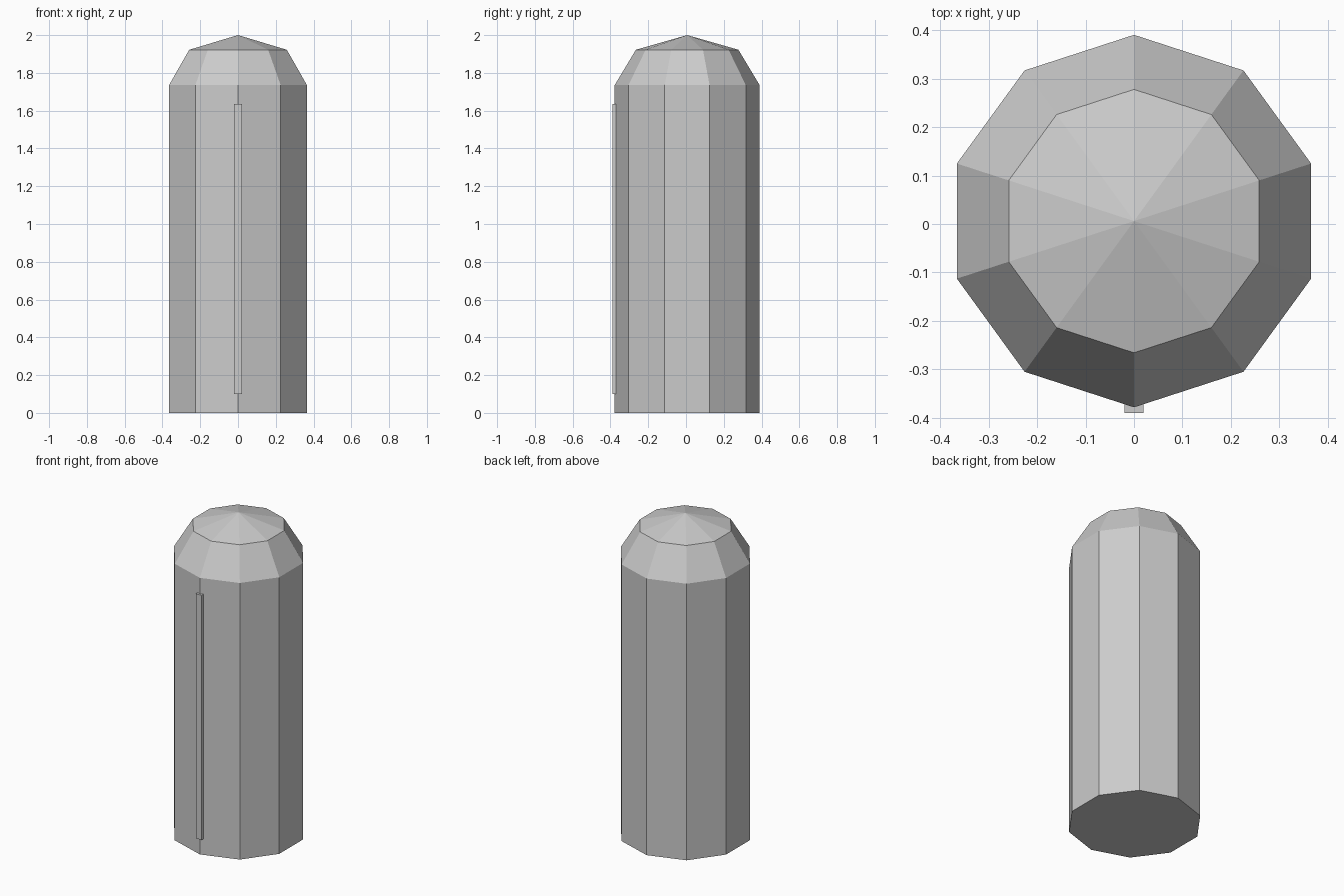
import bpy, bmesh, math

if "Cube" in bpy.data.objects:
    bpy.data.objects.remove(bpy.data.objects["Cube"])

SIDES, CY, R = 10, 0.006, 0.384
BODY_TOP, DOME_H = 1.735, 0.265


def make_object(name, bm):
    bmesh.ops.recalc_face_normals(bm, faces=bm.faces)
    mesh = bpy.data.meshes.new(name)
    bm.to_mesh(mesh)
    bm.free()
    obj = bpy.data.objects.new(name, mesh)
    bpy.context.collection.objects.link(obj)
    return obj


def ring(bm, radius, z):
    # ring with one corner pointing straight to the front
    angles = [2 * math.pi * i / SIDES - math.pi / 2 for i in range(SIDES)]
    return [bm.verts.new((radius * math.cos(a), CY + radius * math.sin(a), z)) for a in angles]


def bridge(bm, low, high):
    for i in range(SIDES):
        j = (i + 1) % SIDES
        bm.faces.new((low[i], low[j], high[j], high[i]))


# Ten-sided body with a two-step faceted dome
bm = bmesh.new()
s = math.sin(math.pi / 4)
rings = [ring(bm, R, 0), ring(bm, R, BODY_TOP), ring(bm, R * s, BODY_TOP + DOME_H * s)]
for low, high in zip(rings, rings[1:]):
    bridge(bm, low, high)
bm.faces.new(rings[0][::-1])
tip = bm.verts.new((0, CY, BODY_TOP + DOME_H))
for i in range(SIDES):
    bm.faces.new((rings[-1][i], rings[-1][(i + 1) % SIDES], tip))
make_object("domed_body", bm)

# Thin vertical strip along the front corner
bm = bmesh.new()
bmesh.ops.create_cube(bm, size=1)
bmesh.ops.scale(bm, vec=(0.04, 0.02, 1.535), verts=bm.verts)
bmesh.ops.translate(bm, vec=(0, -0.38, 0.8675), verts=bm.verts)
make_object("front_strip", bm)
